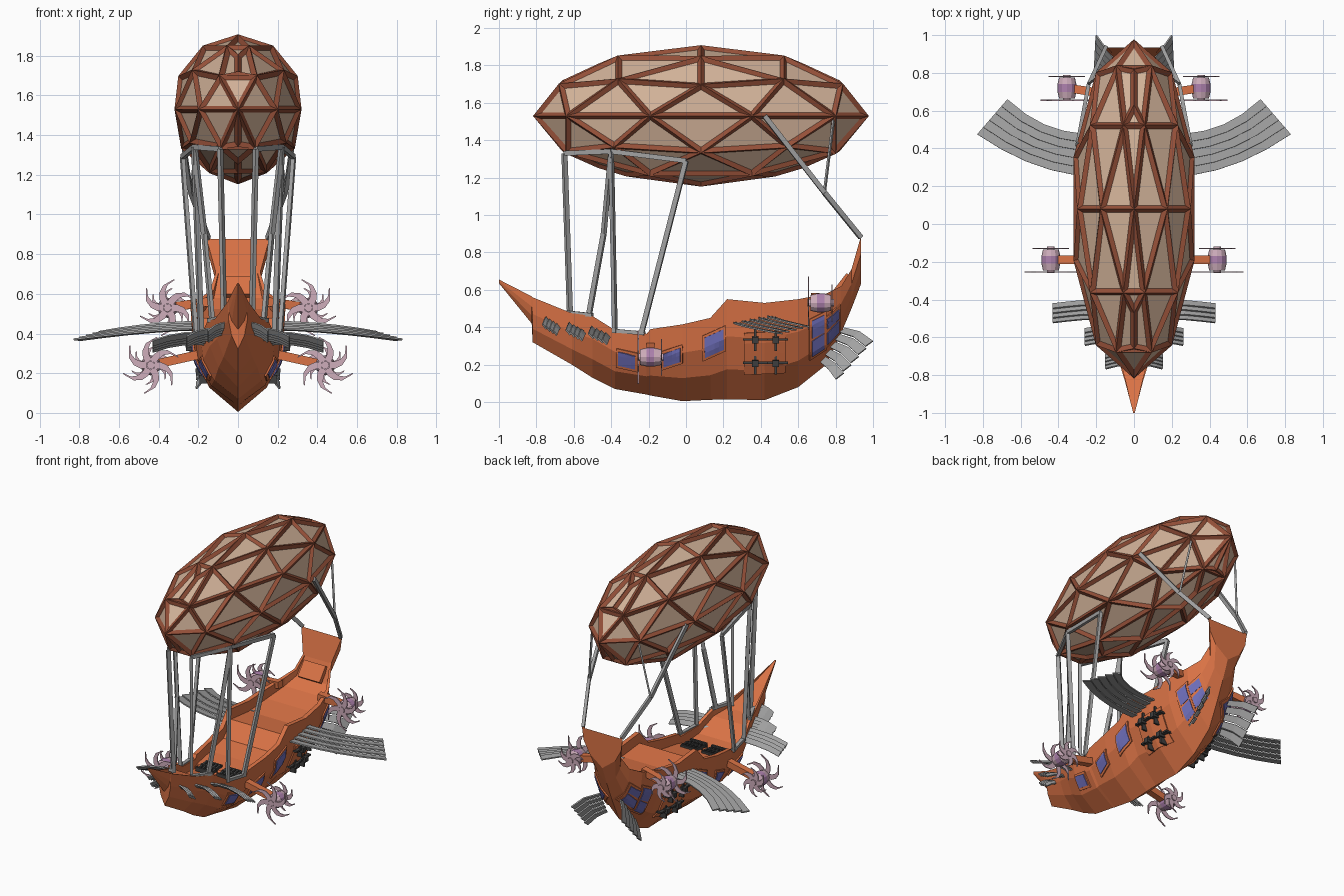
import bpy, bmesh, math
from mathutils import Vector, Matrix
from mathutils.bvhtree import BVHTree

if "Cube" in bpy.data.objects:
    bpy.data.objects.remove(bpy.data.objects["Cube"])


def material(name, r, g, b):
    m = bpy.data.materials.new(name)
    m.diffuse_color = (r, g, b, 1)
    m.use_nodes = True
    m.node_tree.nodes["Principled BSDF"].inputs["Base Color"].default_value = m.diffuse_color
    return m


WOOD = material("orange_wood", .70, .17, .06)
FRAME = material("brown_frame", .30, .08, .04)
CLOTH = material("cloth", .65, .45, .32)
PINK = material("pink_metal", .62, .42, .50)
PURPLE = material("purple_band", .42, .22, .42)
GLASS = material("window_glass", .16, .16, .50)
GREY = material("grey_metal", .36, .36, .36)
DARK = material("dark_metal", .05, .05, .05)


def make(name, bm, mat, mirror=True, solid=0):
    bmesh.ops.recalc_face_normals(bm, faces=bm.faces)
    me = bpy.data.meshes.new(name)
    bm.to_mesh(me)
    bm.free()
    me.materials.append(mat)
    ob = bpy.data.objects.new(name, me)
    bpy.context.collection.objects.link(ob)
    if solid:
        s = ob.modifiers.new("solid", 'SOLIDIFY')
        s.thickness, s.offset = solid, 0
    if mirror:
        ob.modifiers.new("mirror", 'MIRROR').use_mirror_merge = False
    return ob


def beam(bm, a, b, w, h):
    a, b = Vector(a), Vector(b)
    rot = (b - a).to_track_quat('Z', 'Y').to_matrix().to_4x4()
    m = Matrix.Translation((a + b) / 2) @ rot @ Matrix.Diagonal((w, h, (b - a).length, 1))
    bmesh.ops.create_cube(bm, size=1, matrix=m)


def strip(bm, rows):
    for p, q in zip(rows, rows[1:]):
        bm.faces.new((p[0], q[0], q[1], p[1]))


# Balloon: half a geodesic sphere mirrored, as cloth and as a lattice frame
def balloon_mesh():
    ico = bmesh.new()
    bmesh.ops.create_icosphere(ico, subdivisions=2, radius=1)
    bmesh.ops.bisect_plane(ico, geom=ico.verts[:] + ico.edges[:] + ico.faces[:], dist=1e-4,
                           plane_co=(0, 0, 0), plane_no=(1, 0, 0), clear_inner=True)
    bm = bmesh.new()
    for v in ico.verts:
        for s in (1, -1):
            bm.verts.new((s * v.co.x * .318, v.co.y * .88 + .08, v.co.z * .36 + 1.53))
    ico.free()
    bmesh.ops.remove_doubles(bm, verts=bm.verts, dist=.002)
    bmesh.ops.convex_hull(bm, input=bm.verts)
    loose = [v for v in bm.verts if not v.link_faces]
    bmesh.ops.delete(bm, geom=loose, context='VERTS')
    bmesh.ops.dissolve_limit(bm, angle_limit=.02, verts=bm.verts, edges=bm.edges)
    return bm


make("balloon_cloth", balloon_mesh(), CLOTH, mirror=False)
frame = make("balloon_frame", balloon_mesh(), FRAME, mirror=False)
wire = frame.modifiers.new("wire", 'WIREFRAME')
wire.thickness = .036
wire.use_even_offset = True

# Hull stations: y, keel z, rim x, rim z; the side and deck follow by rule
STATIONS = [
    (-1, .635, .004, .655), (-.825, .42, .05, .565), (-.82, .32, .052, .56),
    (-.61, .2, .115, .475), (-.5, .13, .155, .46), (-.38, .07, .19, .385),
    (-.21, .04, .215, .365), (-.19, .035, .217, .39), (-.02, .005, .23, .415),
    (.13, .012, .235, .45), (.22, .015, .24, .55), (.42, .01, .24, .53),
    (.6, .08, .225, .55), (.75, .2, .185, .58), (.83, .37, .14, .62),
    (.885, .5, .112, .71), (.935, .63, .16, .885),
]
bm = bmesh.new()
rings = []
for y, kz, rx, rz in STATIONS:
    deck = rz - rx * (.3 if y < .85 else .06)
    half = [(rx * .63, kz + .3 * (rz - kz)), (rx * .92, kz + .63 * (rz - kz)),
            (rx, rz), (rx * .87, rz), (rx * .87, deck)]
    loop = [(0, kz)] + half + [(-x, z) for x, z in reversed(half)]
    rings.append([bm.verts.new((x, y, z)) for x, z in loop])
for a, b in zip(rings, rings[1:]):
    n = len(a)
    for i in range(n):
        bm.faces.new((a[i], a[(i + 1) % n], b[(i + 1) % n], b[i]))
bm.faces.new(rings[0])
bm.faces.new(rings[-1])
bmesh.ops.recalc_face_normals(bm, faces=bm.faces)
BVH = BVHTree.FromBMesh(bm)
make("hull", bm, WOOD, mirror=False)


def on_hull(y, z):
    hit = BVH.ray_cast(Vector((1, y, z)), Vector((-1, 0, 0)))
    return (hit[0], hit[1]) if hit[0] else (Vector((.1, y, z)), Vector((1, 0, 0)))


# Sheared panels that follow the hull side
def panel(name, y, z, w, h, slope, proud, mat, n=5):
    bm = bmesh.new()
    rows = []
    for i in range(n):
        row = []
        for j in range(n):
            dy, dz = (i / (n - 1) - .5) * w, (j / (n - 1) - .5) * h
            co, no = on_hull(y + dy, z + dz + slope * dy)
            row.append(bm.verts.new(co + no * proud))
        rows.append(row)
    for j in range(n - 1):
        strip(bm, [r[j:j + 2] for r in rows])
    make(name, bm, mat, solid=.014)


WINDOWS = [
    (-.315, .225, .09, .07, -.22), (-.075, .24, .09, .07, .33), (.15, .315, .1, .105, .45),
    (.703, .31, .065, .08, .65), (.703, .405, .065, .09, .5),
    (.78, .375, .06, .06, 1.1), (.78, .445, .06, .05, .9),
]
for k, (y, z, w, h, slope) in enumerate(WINDOWS):
    panel(f"window_frame_{k}", y, z, w + .025, h + .03, slope, .002, WOOD)
    panel(f"window_glass_{k}", y, z, w, h, slope, .007, GLASS)

# Gun ports: raised panel with four dark guns
panel("gun_panel", .42, .265, .22, .22, .05, .003, WOOD)
bm = bmesh.new()
for y in (.37, .48):
    for z in (.21, .335):
        p, _ = on_hull(y, z)
        for s in (-1, 1):
            beam(bm, p + Vector((-.03, s * .027, 0)), p + Vector((.03, s * .027, 0)), .075, .012)
            beam(bm, p + Vector((-.03, 0, s * .032)), p + Vector((.025, 0, s * .032)), .012, .06)
        beam(bm, p - Vector((.03, 0, 0)), p + Vector((.045, 0, -.005)), .035, .035)
make("guns", bm, DARK)

# Deck hatches with gratings
bm = bmesh.new()
for i in range(5):
    x = .03 + i * .026
    beam(bm, (x, -.26, .325), (x, -.15, .34), .014, .02)
for y in (-.26, -.205, -.15):
    beam(bm, (.02, y, .33), (.145, y, .33), .014, .03)
make("deck_hatches", bm, DARK)

# Step against the stern board
bm = bmesh.new()
beam(bm, (0, .8, .59), (0, .87, .68), .17, .03)
make("stern_step", bm, WOOD, mirror=False)


# Slatted fins between two edge paths
def fin(name, front, rear, slats):
    bm = bmesh.new()
    for s in range(slats):
        a, b = s / slats, min((s + 1.1) / slats, 1)
        rows = []
        for f, r in zip(front, rear):
            f, r = Vector(f), Vector(r)
            rows.append((bm.verts.new(f.lerp(r, a) + Vector((0, 0, .011))),
                         bm.verts.new(f.lerp(r, b) - Vector((0, 0, .004)))))
        strip(bm, rows)
    make(name, bm, GREY, solid=.009)


# Main wings sweep back along a curve
front, rear = [], []
for i in range(6):
    t = i / 5
    front.append((.18 + .65 * t, .25 + .225 * t ** 2, .415 - .055 * t ** 1.5))
    rear.append((.18 + .49 * t, .475 + .185 * t ** 2.5, .457 - .05 * t ** 2))
fin("main_wing", front, rear, 5)

# Three bow fins, shrinking forwards, then the tail fin
for k, (y, z, root, tip) in enumerate([(-.515, .385, .11, .43), (-.635, .405, .07, .26), (-.76, .435, .02, .15)]):
    ts = [i / 4 for i in range(5)]
    edge = lambda dy, dz: [(root + t * (tip - root), y + dy + .01 * math.sin(4 * t),
                            z + dz + .06 * t - .09 * t * t) for t in ts]
    fin(f"bow_fin_{k}", edge(0, 0), edge(.1 - .012 * k, -.045), 4)
fin("tail_fin", [(.11, .72, .2), (.165, .76, .165), (.21, .8, .11)],
    [(.08, .85, .4), (.15, .93, .38), (.2, 1, .33)], 5)

# Ropes between hull and balloon
bow_top, side_top, mid_top = (.09, -.65, 1.33), (.22, -.4, 1.34), (.28, 0, 1.29)
knot = (.24, .74, 1.12)
bm = bmesh.new()
for path in [
    [(.07, -.62, .46), bow_top, side_top, mid_top, (.21, -.24, .36)],
    [(.13, -.52, .46), (.17, -.44, .9), side_top, (.185, -.38, .37)],
    [(.15, .935, .88), knot, (.3, .42, 1.53)],
]:
    for a, b in zip(path, path[1:]):
        beam(bm, a, b, .02, .026)
beam(bm, knot, (.18, .79, 1.52), .012, .012)
beam(bm, (.08, -.64, .48), (.145, -.5, .465), .025, .02)
beam(bm, (.18, -.39, .382), (.21, -.22, .367), .025, .02)
make("ropes", bm, GREY)


# Engines: arm, banded nacelle, two pinwheel propellers
def cylinder(bm, x, y0, y1, z, r0, r1):
    m = Matrix.Translation((x, (y0 + y1) / 2, z)) @ Matrix.Rotation(math.pi / 2, 4, 'X')
    bmesh.ops.create_cone(bm, cap_ends=True, segments=12, radius1=r1, radius2=r0, depth=y1 - y0, matrix=m)


def propeller(bm, x, y, z, radius, blades=6):
    for k in range(blades):
        rows = []
        for i in range(5):
            t = i / 4
            w = .004 + .014 * (1 - t ** 3)
            a = k * math.tau / blades + .75 * t * t
            c, d = Vector((math.cos(a), 0, math.sin(a))), Vector((-math.sin(a), 0, math.cos(a)))
            mid = Vector((x, y, z)) + c * (.02 + (radius - .02) * t)
            rows.append((bm.verts.new(mid + d * w), bm.verts.new(mid - d * w)))
        strip(bm, rows)


for name, x, y, z, root in (("front", .44, -.19, .24, (.17, -.19, .3)), ("rear", .355, .72, .53, (.15, .69, .56))):
    bm = bmesh.new()
    beam(bm, root, (x, y, z), .045, .045)
    make(name + "_engine_arm", bm, WOOD)
    bm = bmesh.new()
    cylinder(bm, x, y - .055, y - .02, z, .042, .05)
    cylinder(bm, x, y + .02, y + .055, z, .05, .042)
    cylinder(bm, x, y - .07, y + .07, z, .02, .02)
    make(name + "_nacelle", bm, PINK)
    bm = bmesh.new()
    cylinder(bm, x, y - .02, y + .02, z, .051, .051)
    make(name + "_nacelle_band", bm, PURPLE)
    bm = bmesh.new()
    propeller(bm, x, y - .065, z, .145)
    propeller(bm, x, y + .06, z, .1)
    make(name + "_propellers", bm, PINK, solid=.006)
